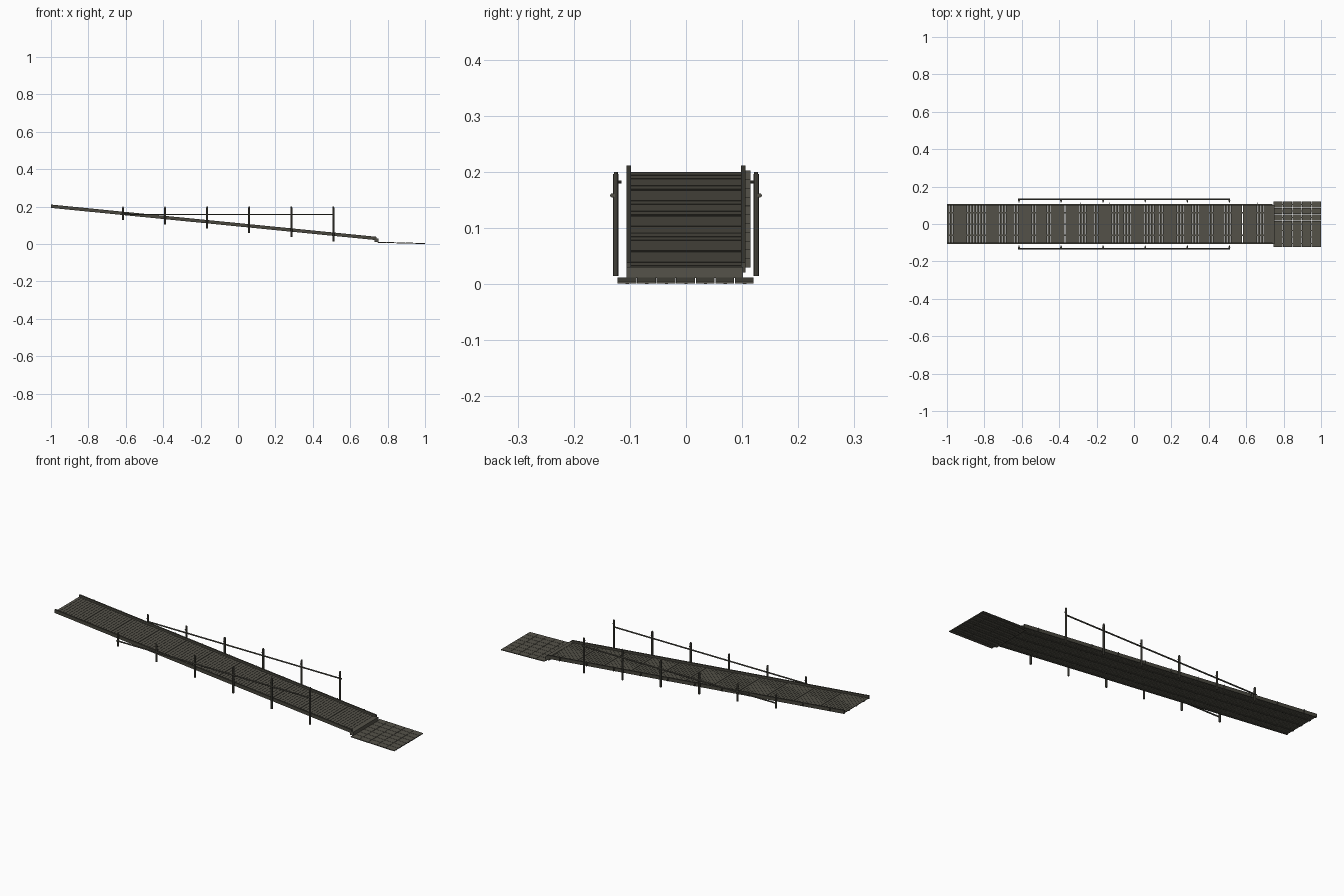
import bpy
import bmesh
from mathutils import Matrix

cube = bpy.data.objects.get("Cube")
if cube:
    bpy.data.objects.remove(cube, do_unlink=True)


def material(name, rgb):
    m = bpy.data.materials.new(name)
    m.use_nodes = True
    m.diffuse_color = (*rgb, 1)
    m.node_tree.nodes["Principled BSDF"].inputs["Base Color"].default_value = (*rgb, 1)
    return m


weathered = material("weathered grey brown", (0.09, 0.085, 0.067))
dark = material("dark grey brown", (0.065, 0.062, 0.048))


def finish(bm, name, mat, smooth=False):
    me = bpy.data.meshes.new(name)
    bmesh.ops.recalc_face_normals(bm, faces=bm.faces)
    bm.to_mesh(me)
    bm.free()
    me.materials.append(mat)
    ob = bpy.data.objects.new(name, me)
    bpy.context.collection.objects.link(ob)
    if smooth:
        bpy.ops.object.select_all(action="DESELECT")
        ob.select_set(True)
        bpy.context.view_layer.objects.active = ob
        bpy.ops.object.shade_smooth_by_angle()


def deck_z(x):
    return 0.2 - 0.099 * (x + 1)


def flap_z(x):
    return 0.012 - 0.027 * (x - 0.74)


def flat_z(x):
    return 0


def box(bm, x0, x1, y0, y1, z0, z1, base=flat_z):
    """Box whose heights are measured from the sloping base line."""
    verts = bmesh.ops.create_cube(bm, size=1)["verts"]
    for v in verts:
        v.co.x = x1 if v.co.x > 0 else x0
        v.co.y = y1 if v.co.y > 0 else y0
        v.co.z = base(v.co.x) + (z1 if v.co.z > 0 else z0)


def cylinder(bm, center, radius, length, axis="Z", sides=10):
    turn = Matrix.Rotation(1.5708, 4, {"Z": "Z", "X": "Y", "Y": "X"}[axis])
    return bmesh.ops.create_cone(bm, cap_ends=True, segments=sides, radius1=radius,
                                 radius2=radius, depth=length,
                                 matrix=Matrix.Translation(center) @ turn)["verts"]


START, END, PANELS, SLATS = -1, 0.74, 11, 10
panel = (END - START) / PANELS

# Deck treads, grouped in panels with a wider joint between them
bm = bmesh.new()
for p in range(PANELS):
    left = START + p * panel
    pitch = (panel - 0.002) / SLATS
    for i in range(SLATS):
        x = left + i * pitch
        box(bm, x, x + pitch - 0.0012, -0.1, 0.1, -0.004, 0, deck_z)
finish(bm, "deck_treads", weathered)

# Bearers under the treads
bm = bmesh.new()
for y in (-0.06, 0, 0.06):
    box(bm, START, END, y - 0.004, y + 0.004, -0.007, -0.004, deck_z)
finish(bm, "deck_bearers", dark)

# Side curbs
for side, name in ((1, "left"), (-1, "right")):
    bm = bmesh.new()
    y0, y1 = sorted((side * 0.098, side * 0.106))
    box(bm, START, END, y0, y1, -0.007, 0.011, deck_z)
    finish(bm, name + "_curb", dark)

# Small brackets along one curb, one per panel
bm = bmesh.new()
for p in range(PANELS):
    x = START + (p + 0.5) * panel
    box(bm, x, x + 0.001, 0.106, 0.115, -0.006, 0.01, deck_z)
finish(bm, "curb_brackets", weathered)

# Hinge block at the low end
bm = bmesh.new()
box(bm, 0.73, 0.75, -0.106, 0.102, 0.011, 0.03)
finish(bm, "hinge_block", weathered)

# Landing flap made of a grid of thin plates
bm = bmesh.new()
COLS, ROWS = 5, 7
dx, dy = 0.255 / COLS, 0.244 / ROWS
for c in range(COLS):
    for r in range(ROWS):
        x, y = 0.745 + c * dx, -0.122 + r * dy
        gap = 0.0015 if c < COLS - 1 else 0
        box(bm, x, x + dx - gap, y, y + dy - 0.0015, -0.004, 0, flap_z)
finish(bm, "landing_flap", weathered)

# Flap bearers
bm = bmesh.new()
for r in range(ROWS):
    y = -0.122 + (r + 0.5) * dy
    box(bm, 0.745, 1, y - 0.003, y + 0.003, -0.005, -0.003, flap_z)
finish(bm, "flap_bearers", dark)

# Handrails: round posts with domed tops, small hooks and a level rail
FIRST, STEP, COUNT = -0.615, 0.225, 6
for side, name in ((1, "left"), (-1, "right")):
    posts, hooks, rail = bmesh.new(), bmesh.new(), bmesh.new()
    for i in range(COUNT):
        x = FIRST + i * STEP
        bottom = 0.128 - 0.0228 * i
        y = side * 0.125
        top = 0.196
        cylinder(posts, (x, y, (bottom + top) / 2), 0.0052, top - bottom)
        cylinder(posts, (x, y, top + 0.002), 0.0036, 0.004)
        cylinder(hooks, (x, side * 0.119, 0.182), 0.0025, 0.008, "Y", 8)
    cylinder(rail, (FIRST + STEP * (COUNT - 1) / 2, side * 0.1315, 0.158),
             0.0038, STEP * (COUNT - 1) + 0.008, "X", 8)
    finish(posts, name + "_posts", weathered, True)
    finish(hooks, name + "_post_hooks", dark, True)
    finish(rail, name + "_handrail", weathered, True)
